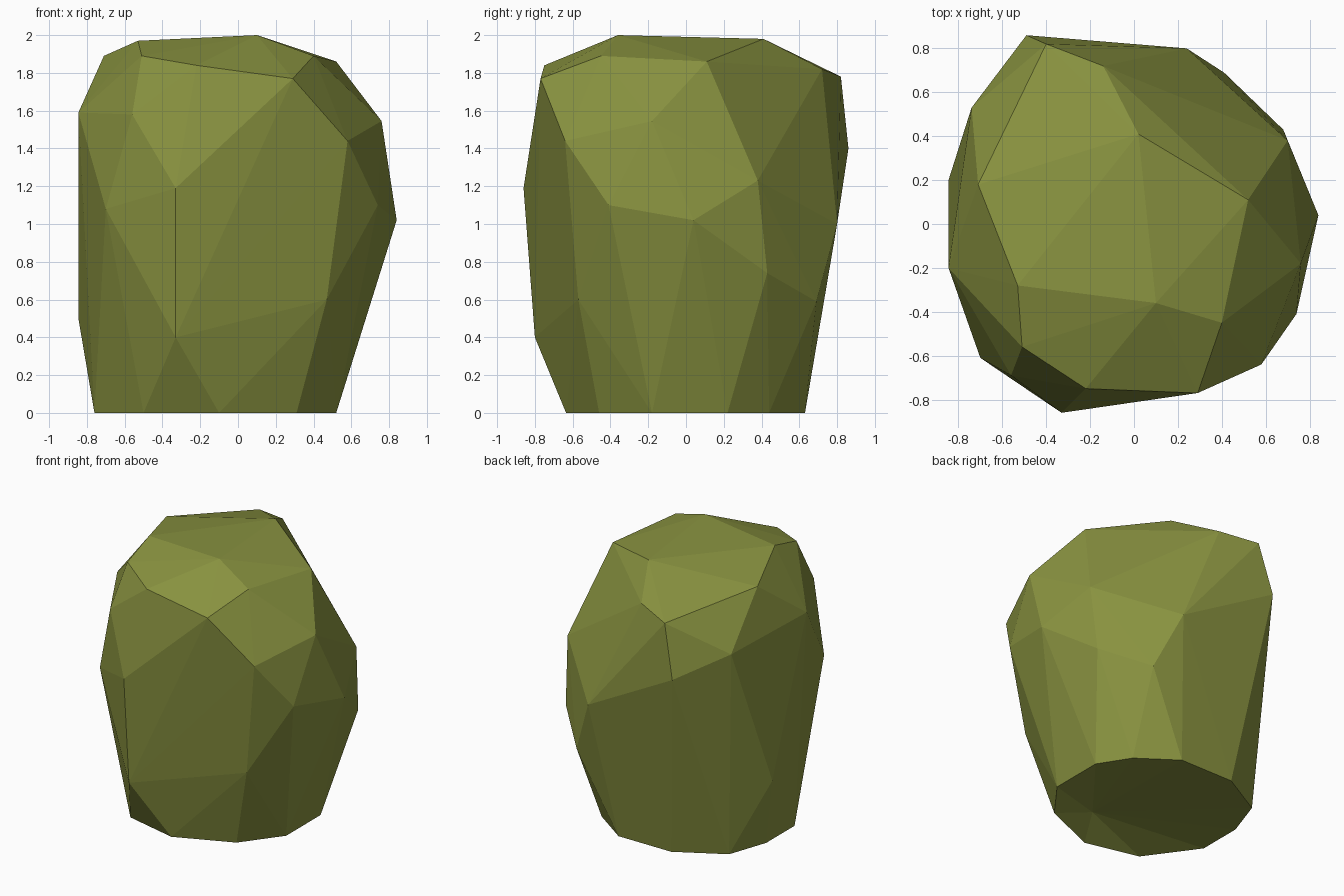
import bpy, bmesh

if "Cube" in bpy.data.objects:
    bpy.data.objects.remove(bpy.data.objects["Cube"])

# flat moss-green colour
mat = bpy.data.materials.new("moss_green")
mat.diffuse_color = (0.25, 0.29, 0.051, 1)
mat.use_nodes = True
mat.node_tree.nodes["Principled BSDF"].inputs["Base Color"].default_value = mat.diffuse_color

# corners of the chiselled boulder, grouped by height
crown = [(.10, -.36, 2), (-.53, -.28, 1.97), (.02, .41, 1.98), (-.51, -.56, 1.89),
         (.40, -.45, 1.89), (.52, .11, 1.86), (-.71, .18, 1.89), (.29, -.77, 1.77),
         (-.22, -.75, 1.84), (-.14, .72, 1.82), (-.40, .82, 1.78)]
shoulder = [(-.845, -.20, 1.59), (-.56, -.69, 1.58), (.76, -.18, 1.545), (-.74, .53, 1.53),
            (.58, -.64, 1.44), (-.49, .86, 1.40)]
belly = [(.70, .38, 1.23), (-.33, -.86, 1.19), (.74, -.41, 1.10), (-.70, -.61, 1.08),
         (.84, .04, 1.02), (.24, .80, 1.0)]
lower = [(.68, .43, .74), (.41, .69, .59), (.47, -.57, .60), (-.845, .20, .50), (-.33, -.80, .40)]
foot = [(-.50, -.54), (-.10, -.635), (.31, -.46), (.52, -.18), (.52, .22), (.38, .44),
        (.11, .63), (-.32, .63), (-.66, .44), (-.76, .15), (-.76, -.18)]

bm = bmesh.new()
for p in crown + shoulder + belly + lower + [(x, y, 0) for x, y in foot]:
    bm.verts.new(p)
bmesh.ops.convex_hull(bm, input=bm.verts[:])
bmesh.ops.delete(bm, geom=[v for v in bm.verts if not v.link_faces], context='VERTS')
bm.normal_update()

# underside: shallow dent fanned from one inner point
base = [f for f in bm.faces if all(v.co.z < 0.001 for v in f.verts)]
bmesh.ops.delete(bm, geom=base, context='FACES')
rim = [e for e in bm.edges if e.is_boundary]
dent = bm.verts.new((.01, -.42, .10))
for e in rim:
    bm.faces.new((e.verts[0], e.verts[1], dent))
bmesh.ops.recalc_face_normals(bm, faces=bm.faces[:])

# boulder object
mesh = bpy.data.meshes.new("boulder")
bm.to_mesh(mesh)
bm.free()
mesh.materials.append(mat)
bpy.context.collection.objects.link(bpy.data.objects.new("boulder", mesh))
